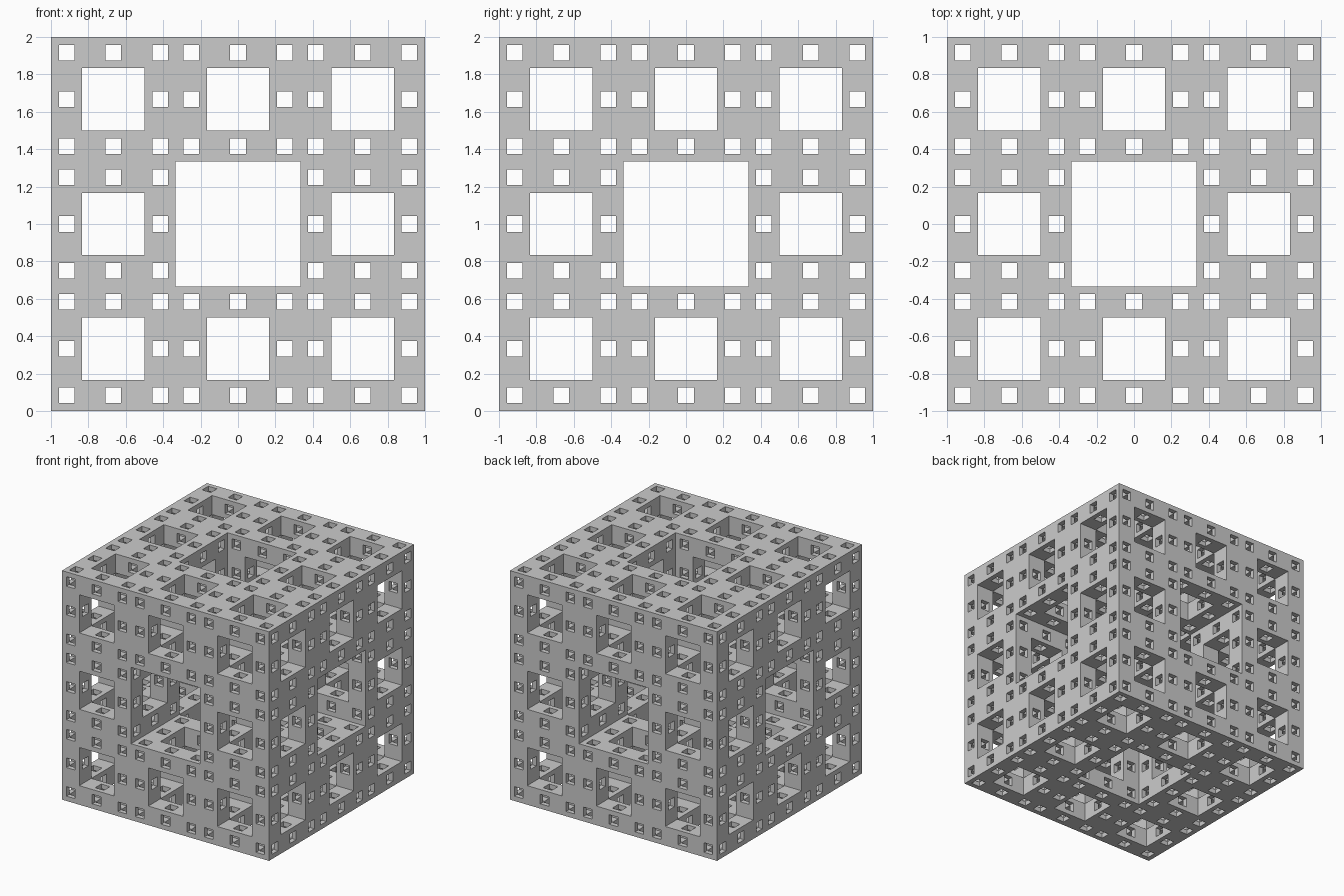
import bpy, bmesh
from mathutils import Vector

if "Cube" in bpy.data.objects:
    bpy.data.objects.remove(bpy.data.objects["Cube"])

U = 1 / 24  # every edge of the sponge lies on a 1/24 grid

# Square holes seen on each face: (centre x, centre y, half width) in grid units
holes = [(0, 0, 8)]
for i in (-16, 0, 16):
    for j in (-16, 0, 16):
        if i == 0 and j == 0:
            continue
        holes.append((i, j, 4))
        for a in (-6, 0, 6):
            for b in (-6, 0, 6):
                if a or b:
                    holes.append((i + a, j + b, 1))
# The middle block of each face is swallowed by the large opening

# Lines where the material starts or stops
cuts = sorted({-24, 24} | {c + s * h for x, y, h in holes for c in (x, y) for s in (-1, 1)})
n = len(cuts) - 1
mid = [(cuts[k] + cuts[k + 1]) / 2 for k in range(n)]

# Face pattern, drilled straight through along all three axes
opened = [[any(abs(u - x) < h and abs(v - y) < h for x, y, h in holes) for v in mid] for u in mid]


def solid(c):
    if min(c) < 0 or max(c) >= n:
        return False
    i, j, k = c
    return not (opened[i][j] or opened[j][k] or opened[i][k])


bm = bmesh.new()
verts = {}


def vert(c):
    if c not in verts:
        p = Vector([cuts[q] * U for q in c])
        verts[c] = bm.verts.new(p + Vector((0, 0, 1)))
    return verts[c]


# Skin: one quad wherever material meets open space
for i in range(n):
    for j in range(n):
        for k in range(n):
            cell = (i, j, k)
            if not solid(cell):
                continue
            for axis in range(3):
                for side in (0, 1):
                    near = list(cell)
                    near[axis] += 2 * side - 1
                    if solid(near):
                        continue
                    ring = []
                    for a, b in ((0, 0), (1, 0), (1, 1), (0, 1)):
                        c = list(cell)
                        c[axis] += side
                        c[(axis + 1) % 3] += a
                        c[(axis + 2) % 3] += b
                        ring.append(vert(tuple(c)))
                    bm.faces.new(ring if side else ring[::-1])

mesh = bpy.data.meshes.new("sponge_cube")
bm.to_mesh(mesh)
bm.free()
obj = bpy.data.objects.new("sponge_cube", mesh)
bpy.context.collection.objects.link(obj)
